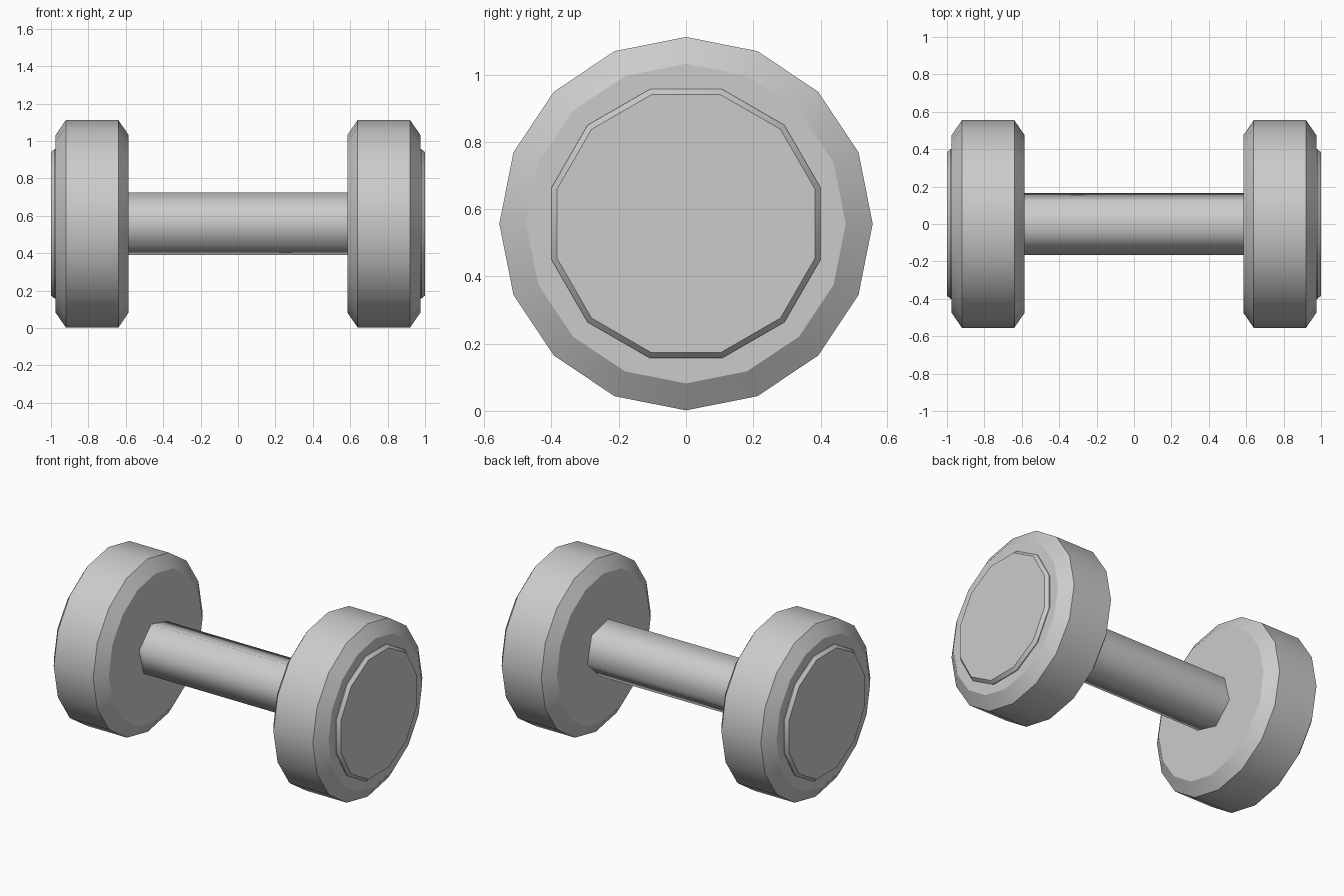
import bpy
import bmesh
from math import cos, sin, radians

cube = bpy.data.objects.get("Cube")
if cube:
    bpy.data.objects.remove(cube, do_unlink=True)

AXIS_Z = 0.557  # height of the bar's centre line

# One plain grey for the whole dumbbell
grey = bpy.data.materials.new("plain_grey")
grey.use_nodes = True
grey.diffuse_color = (0.6, 0.6, 0.6, 1)
grey.node_tree.nodes["Principled BSDF"].inputs["Base Color"].default_value = grey.diffuse_color


def lathe(name, profile, sides, turn, smooth_angle):
    """Closed solid around the x axis from (x, radius) rings."""
    bm = bmesh.new()
    rings = []
    for x, r in profile:
        angles = [radians(turn + 360 * i / sides) for i in range(sides)]
        rings.append([bm.verts.new((x, r * cos(a), r * sin(a))) for a in angles])
    for a, b in zip(rings, rings[1:]):
        for i in range(sides):
            j = (i + 1) % sides
            bm.faces.new((a[i], a[j], b[j], b[i]))
    bm.faces.new(rings[0])
    bm.faces.new(rings[-1])
    bmesh.ops.recalc_face_normals(bm, faces=bm.faces)
    mesh = bpy.data.meshes.new(name)
    bm.to_mesh(mesh)
    bm.free()
    mesh.materials.append(grey)
    obj = bpy.data.objects.new(name, mesh)
    obj.location.z = AXIS_Z
    bpy.context.collection.objects.link(obj)
    bpy.ops.object.select_all(action='DESELECT')
    obj.select_set(True)
    bpy.context.view_layer.objects.active = obj
    bpy.ops.object.shade_smooth_by_angle(angle=radians(smooth_angle))
    return obj


# Six-sided grip, smooth along its length
lathe("handle", [(-0.6, 0.172), (0.6, 0.172)], 6, 45, 65)

# Chamfered weight and raised end cap on each side
weight = [(0.585, 0.475), (0.64, 0.555), (0.92, 0.555), (0.975, 0.475)]
cap = [(0.97, 0.414), (0.98, 0.414), (1.0, 0.397)]
for side, s in (("left", 1), ("right", -1)):
    lathe(side + "_weight", [(s * x, r) for x, r in weight], 16, 0, 30)
    lathe(side + "_end_cap", [(s * x, r) for x, r in cap], 12, 15, 31)
